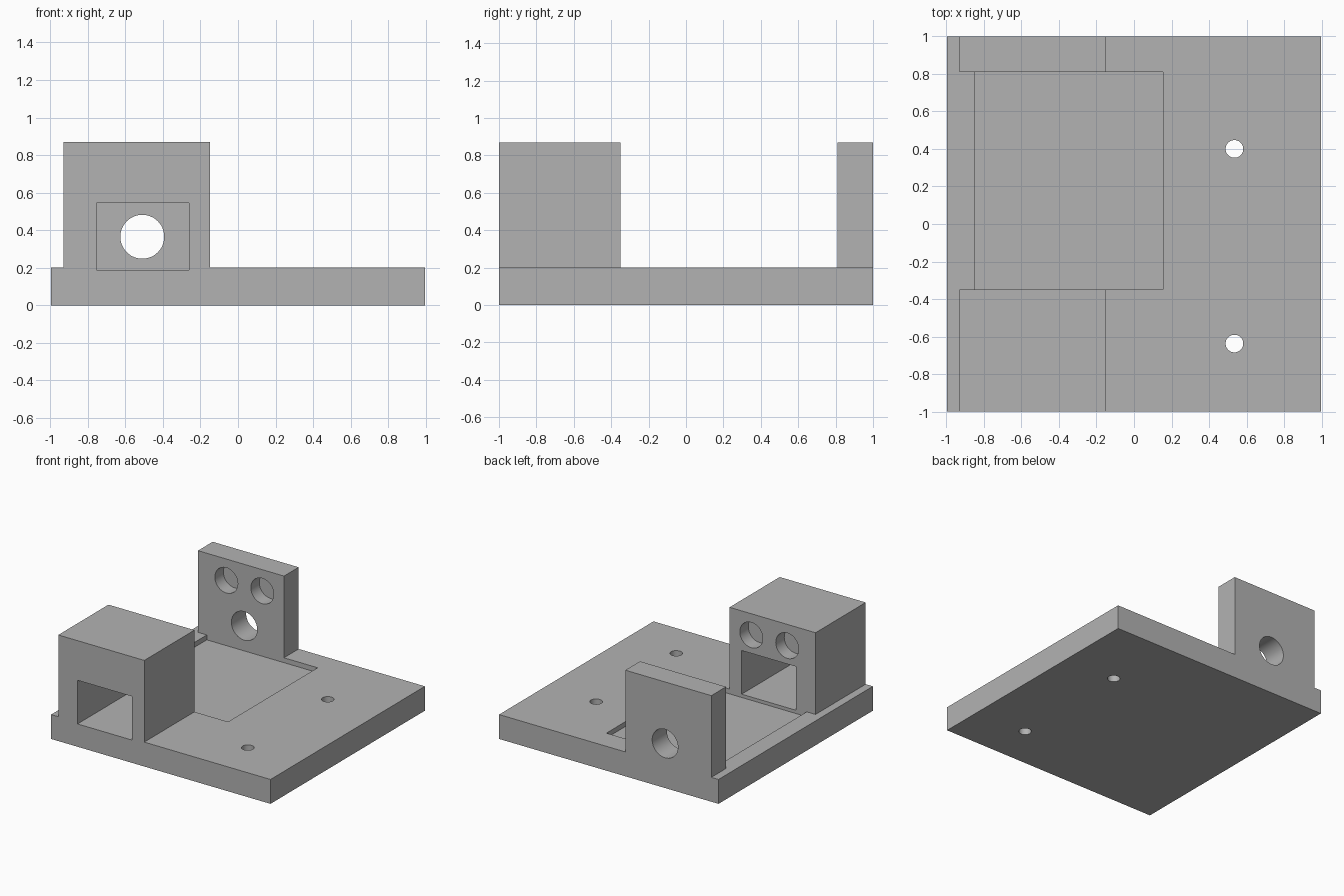
import bpy
import math

if "Cube" in bpy.data.objects:
    bpy.data.objects.remove(bpy.data.objects["Cube"], do_unlink=True)

grey = bpy.data.materials.new("plain_grey")
grey.use_nodes = True
colour = (0.45, 0.45, 0.45, 1)
grey.diffuse_color = colour
grey.node_tree.nodes["Principled BSDF"].inputs["Base Color"].default_value = colour


def box(name, x, y, z):
    """Box from (low, high) ranges on each axis."""
    bpy.ops.mesh.primitive_cube_add(size=1, location=[sum(r) / 2 for r in (x, y, z)])
    ob = bpy.context.object
    ob.name = name
    ob.scale = [r[1] - r[0] for r in (x, y, z)]
    bpy.ops.object.transform_apply(location=True, rotation=True, scale=True)
    ob.data.materials.append(grey)
    return ob


def cylinder(name, radius, length, centre, along_y=False):
    tilt = math.pi / 2 if along_y else 0
    bpy.ops.mesh.primitive_cylinder_add(vertices=48, radius=radius, depth=length,
                                        location=centre, rotation=(tilt, 0, 0))
    ob = bpy.context.object
    ob.name = name
    bpy.ops.object.transform_apply(location=True, rotation=True, scale=True)
    ob.data.materials.append(grey)
    return ob


def combine(target, tool, operation):
    mod = target.modifiers.new(operation.lower(), 'BOOLEAN')
    mod.operation = operation
    mod.solver = 'EXACT'
    mod.object = tool
    bpy.ops.object.select_all(action='DESELECT')
    target.select_set(True)
    bpy.context.view_layer.objects.active = target
    bpy.ops.object.modifier_apply(modifier=mod.name)
    bpy.data.objects.remove(tool, do_unlink=True)


FRONT_FACE, BACK_FACE = -0.35, 0.81     # inner faces of the two uprights
TOP = 0.87
block_x = (-0.93, -0.15)
bore_x, bore_z = -0.51, 0.365

# Base plate with a shallow recess between the uprights
body = box("mounting_bracket", (-0.995, 0.995), (-1, 1), (0, 0.2))
combine(body, box("recess_cutter", (-0.85, 0.155), (FRONT_FACE, BACK_FACE), (0.16, 0.4)),
        'DIFFERENCE')

# Front block and back wall
combine(body, box("front_block", block_x, (-1, FRONT_FACE), (0.1, TOP)), 'UNION')
combine(body, box("back_wall", block_x, (BACK_FACE, 1), (0.1, TOP)), 'UNION')

# Rectangular passage through the front block
combine(body, box("passage_cutter", (-0.755, -0.26), (-1.1, FRONT_FACE + 0.1), (0.187, 0.545)),
        'DIFFERENCE')

# Round bore through the back wall
combine(body, cylinder("bore_cutter", 0.117, 0.4, (bore_x, 0.9, bore_z), True), 'DIFFERENCE')

# Pairs of blind sockets facing each other
for face in (FRONT_FACE, BACK_FACE):
    for side in (-1, 1):
        socket = cylinder("socket_cutter", 0.104, 0.22,
                          (bore_x + side * 0.163, face, 0.695), True)
        combine(body, socket, 'DIFFERENCE')

# Screw holes through the base plate
for y in (0.4, -0.637):
    combine(body, cylinder("screw_cutter", 0.047, 0.8, (0.535, y, 0.1)), 'DIFFERENCE')

bpy.ops.object.select_all(action='DESELECT')
body.select_set(True)
bpy.context.view_layer.objects.active = body
bpy.ops.object.shade_smooth_by_angle(angle=math.radians(30))
